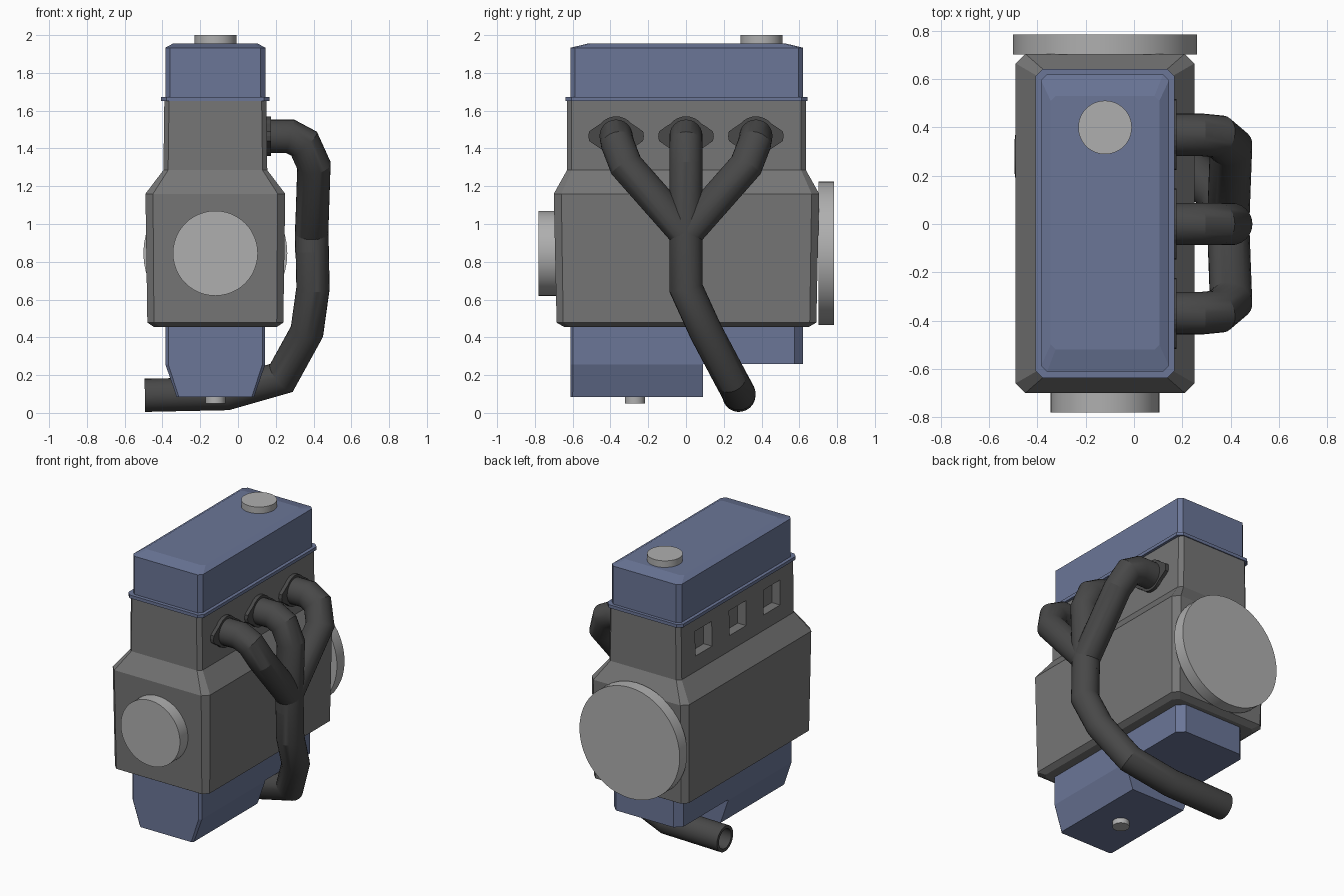
import bpy, bmesh, math
from mathutils import Vector, Matrix

if "Cube" in bpy.data.objects:
    bpy.data.objects.remove(bpy.data.objects["Cube"])

CX = -0.12      # centre line of the engine
CRANK_Z = 0.845
PORT_Z = 1.465
PORTS = (-0.37, 0.0, 0.37)
R = 0.088       # exhaust pipe radius


def material(name, rgb):
    m = bpy.data.materials.new(name)
    m.diffuse_color = (*rgb, 1)
    m.use_nodes = True
    m.node_tree.nodes["Principled BSDF"].inputs["Base Color"].default_value = m.diffuse_color
    return m


IRON = material("cast iron grey", (0.18, 0.18, 0.18))
BLUE = material("painted blue", (0.145, 0.18, 0.31))
STEEL = material("light steel", (0.43, 0.43, 0.43))
PIPE = material("dark pipe grey", (0.065, 0.065, 0.065))


def finish(name, bm, mat, smooth=False):
    bmesh.ops.recalc_face_normals(bm, faces=bm.faces)
    me = bpy.data.meshes.new(name)
    bm.to_mesh(me)
    bm.free()
    ob = bpy.data.objects.new(name, me)
    bpy.context.collection.objects.link(ob)
    me.materials.append(mat)
    if smooth:
        bpy.ops.object.select_all(action='DESELECT')
        bpy.context.view_layer.objects.active = ob
        ob.select_set(True)
        bpy.ops.object.shade_smooth_by_angle(angle=math.radians(25))
    return ob


def bridge(bm, rings, caps=True):
    """Skin a list of equal-length point rings."""
    vs = [[bm.verts.new(p) for p in ring] for ring in rings]
    n = len(vs[0])
    for a, b in zip(vs, vs[1:]):
        for i in range(n):
            j = (i + 1) % n
            bm.faces.new((a[i], a[j], b[j], b[i]))
    if caps:
        bm.faces.new(vs[0])
        bm.faces.new(vs[-1])


def loft(name, sections, mat):
    """Stack of corner-cut rectangles: (half width, y0, y1, front cut, back cut, z)."""
    rings = []
    for w, y0, y1, f, b, z in sections:
        x0, x1 = CX - w, CX + w
        rings.append([(x0 + f, y0, z), (x1 - f, y0, z), (x1, y0 + f, z), (x1, y1 - b, z),
                      (x1 - b, y1, z), (x0 + b, y1, z), (x0, y1 - b, z), (x0, y0 + f, z)])
    bm = bmesh.new()
    bridge(bm, rings)
    return finish(name, bm, mat)


def disc(name, centre, radius, depth, mat, along_y=False):
    bm = bmesh.new()
    m = Matrix.Translation(centre)
    if along_y:
        m = m @ Matrix.Rotation(math.pi / 2, 4, 'X')
    bmesh.ops.create_cone(bm, cap_ends=True, segments=48, radius1=radius,
                          radius2=radius, depth=depth, matrix=m)
    return finish(name, bm, mat, True)


def pipe(name, path, hollow=False, sides=24):
    """Mitred tube along a path, optionally with an open end."""
    pts = [Vector(p) for p in path]
    d = (pts[1] - pts[0]).normalized()
    u = d.orthogonal().normalized()
    v = d.cross(u)
    ring = [pts[0] + R * (math.cos(t) * u + math.sin(t) * v)
            for t in (i * math.tau / sides for i in range(sides))]
    rings = [ring]
    for k in range(1, len(pts)):
        d = (pts[k] - pts[k - 1]).normalized()
        nrm = d if k == len(pts) - 1 else (d + (pts[k + 1] - pts[k]).normalized()).normalized()
        ring = [p + d * ((pts[k] - p).dot(nrm) / d.dot(nrm)) for p in ring]
        rings.append(ring)
    if hollow:
        inner = [pts[-1] + (p - pts[-1]) * 0.76 for p in ring]
        rings += [inner, [p - d * 0.3 for p in inner]]
    bm = bmesh.new()
    bridge(bm, rings)
    return finish(name, bm, PIPE, True)


# engine block with sloped shoulders
block = loft("engine_block", [
    (0.325, -0.645, 0.65, 0.035, 0.035, 0.455),
    (0.36, -0.685, 0.69, 0.035, 0.035, 0.478),
    (0.37, -0.70, 0.705, 0.04, 0.04, 1.16),
    (0.275, -0.63, 0.635, 0.025, 0.025, 1.285),
    (0.27, -0.63, 0.635, 0.025, 0.025, 1.655)], IRON)

# three rectangular intake pockets cut in the left side
bm = bmesh.new()
for y in PORTS:
    bmesh.ops.create_cube(bm, size=1, matrix=Matrix.Translation((CX - 0.275, y, 1.475))
                          @ Matrix.Diagonal((0.13, 0.18, 0.17, 1)))
cutter = finish("intake_cutter", bm, IRON)
cutter.hide_render = True
cut = block.modifiers.new("intakes", 'BOOLEAN')
cut.object = cutter
cut.solver = 'EXACT'
bpy.context.view_layer.objects.active = block
bpy.ops.object.modifier_apply(modifier=cut.name)
bpy.data.objects.remove(cutter)

# valve cover with its rim and filler cap
loft("valve_cover_rim", [(0.288, -0.637, 0.642, 0.03, 0.03, z) for z in (1.65, 1.672)], BLUE)
loft("valve_cover", [
    (0.265, -0.612, 0.62, 0.025, 0.025, 1.66),
    (0.265, -0.612, 0.62, 0.025, 0.025, 1.933),
    (0.225, -0.52, 0.53, 0.02, 0.02, 1.955)], BLUE)
disc("filler_cap", (CX, 0.40, 1.97), 0.111, 0.06, STEEL)

# oil pan: shallow rear, deep tapered sump in front, drain plug
loft("oil_pan_rear", [(0.264, 0.0, 0.62, 0.0, 0.045, z) for z in (0.26, 0.47)], BLUE)
loft("oil_sump", [
    (0.205, -0.612, 0.09, 0.012, 0.0, 0.085),
    (0.264, -0.612, 0.09, 0.015, 0.0, 0.255),
    (0.264, -0.612, 0.09, 0.015, 0.0, 0.47)], BLUE)
disc("drain_plug", (CX, -0.27, 0.075), 0.053, 0.05, STEEL)

# crank pulley and flywheel
disc("crank_pulley", (CX, -0.725, CRANK_Z), 0.225, 0.11, STEEL, True)
disc("flywheel", (CX, 0.743, CRANK_Z), 0.381, 0.082, STEEL, True)

# exhaust flanges: round plates with two lugs
arc = [(0.105 * math.cos(a), 0.105 * math.sin(a))
       for a in (math.radians(40 + 12.5 * i) for i in range(9))]
half = [(0.147, 0.0), (0.143, 0.025), (0.115, 0.045)] + arc + [(-0.115, 0.045), (-0.143, 0.025)]
outline = half + [(-y, -z) for y, z in half]
for i, y in enumerate(PORTS):
    bm = bmesh.new()
    bridge(bm, [[(x, y + a, PORT_Z + b) for a, b in outline] for x in (0.14, 0.176)])
    finish(f"exhaust_flange_{i + 1}", bm, PIPE)

# header pipes joining into one
for i, y in enumerate(PORTS):
    pipe(f"header_pipe_{i + 1}", [
        (0.15, y, PORT_Z), (0.275, y, PORT_Z), (0.35, y * 0.98, 1.425),
        (0.402, y * 0.86, 1.31), (0.39, 0, 0.95), (0.391, 0, 0.85)])

# downpipe curling under the pan to an open outlet on the left
pipe("downpipe", [
    (0.39, 0, 1.0), (0.397, 0, 0.66), (0.365, 0.105, 0.43),
    (0.23, 0.235, 0.185), (-0.06, 0.28, 0.102), (-0.493, 0.28, 0.093)], hollow=True)
